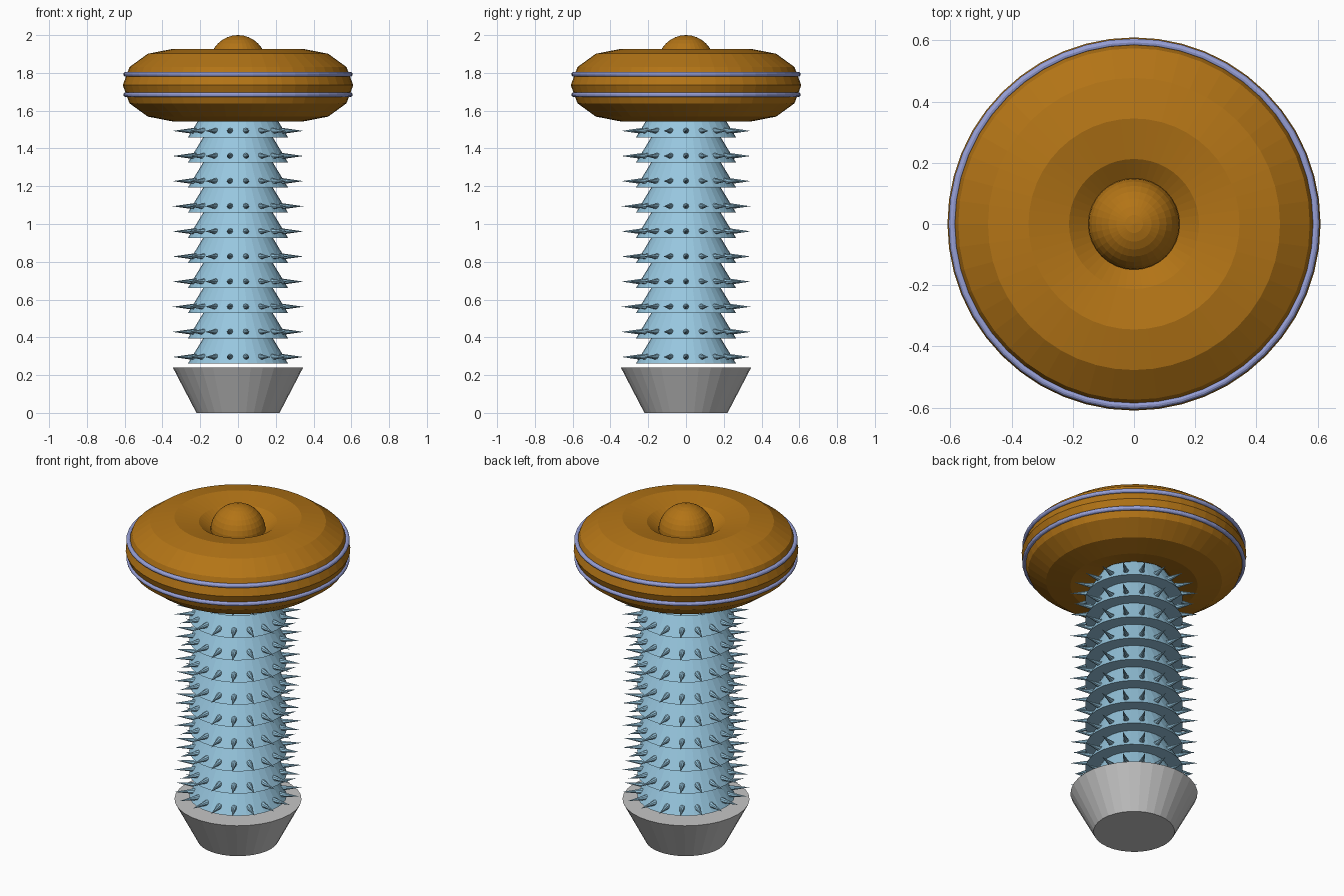
import bpy
import bmesh
import math
from mathutils import Matrix, Vector

cube = bpy.data.objects.get("Cube")
if cube:
    bpy.data.objects.remove(cube, do_unlink=True)


def material(name, rgb):
    m = bpy.data.materials.new(name)
    m.use_nodes = True
    color = (*rgb, 1.0)
    m.diffuse_color = color
    m.node_tree.nodes["Principled BSDF"].inputs["Base Color"].default_value = color
    return m


ORANGE = material("burnt_orange", (0.45, 0.175, 0.008))
BLUE = material("pale_blue", (0.31, 0.57, 0.74))
LAVENDER = material("lavender", (0.31, 0.35, 0.68))
GREY = material("grey", (0.56, 0.56, 0.56))


def finish(name, mat):
    obj = bpy.context.object
    obj.name = name
    obj.data.materials.append(mat)
    return obj


def cone(name, mat, r_low, r_high, low, high, sides=32):
    bpy.ops.mesh.primitive_cone_add(vertices=sides, radius1=r_low, radius2=r_high,
                                    depth=high - low, location=(0, 0, (low + high) / 2))
    return finish(name, mat)


def torus(name, mat, major, minor, z, sides, squash=1.0):
    bpy.ops.mesh.primitive_torus_add(major_radius=major, minor_radius=minor,
                                     major_segments=48, minor_segments=sides,
                                     location=(0, 0, z))
    bpy.context.object.scale.z = squash
    return finish(name, mat)


def spike_ring(name, z, count=18):
    """Ring of thin cones pointing outwards."""
    bm = bmesh.new()
    inner, tip = 0.2, 0.347
    for i in range(count):
        turn = Matrix.Rotation(math.tau * i / count, 4, "Z")
        place = Matrix.Translation(Vector(((inner + tip) / 2, 0, z)))
        aim = Matrix.Rotation(math.pi / 2, 4, "Y")
        bmesh.ops.create_cone(bm, cap_ends=True, segments=8, radius1=0.021, radius2=0,
                              depth=tip - inner, matrix=turn @ place @ aim)
    mesh = bpy.data.meshes.new(name)
    bm.to_mesh(mesh)
    bm.free()
    mesh.materials.append(BLUE)
    bpy.context.collection.objects.link(bpy.data.objects.new(name, mesh))


# Flared foot
cone("foot", GREY, 0.22, 0.345, 0, 0.24)

# Stem of stacked tapering sleeves, each with a ring of spikes
PITCH = 0.133
for k in range(10):
    low = 0.262 + PITCH * k
    cone(f"stem_sleeve_{k + 1}", BLUE, 0.265, 0.175, low, low + PITCH + 0.015)
    spike_ring(f"spike_ring_{k + 1}", low + 0.034)

# Cushion-like cap with centre knob
torus("cap", ORANGE, 0.345, 0.265, 1.735, 12, squash=0.725)
bpy.ops.mesh.primitive_uv_sphere_add(segments=32, ring_count=16, radius=0.15,
                                     location=(0, 0, 1.85))
finish("cap_knob", ORANGE)

# Bands around the rim
for side, z in (("upper", 1.793), ("lower", 1.685)):
    torus(f"{side}_rim_band", LAVENDER, 0.594, 0.0125, z, 12)
